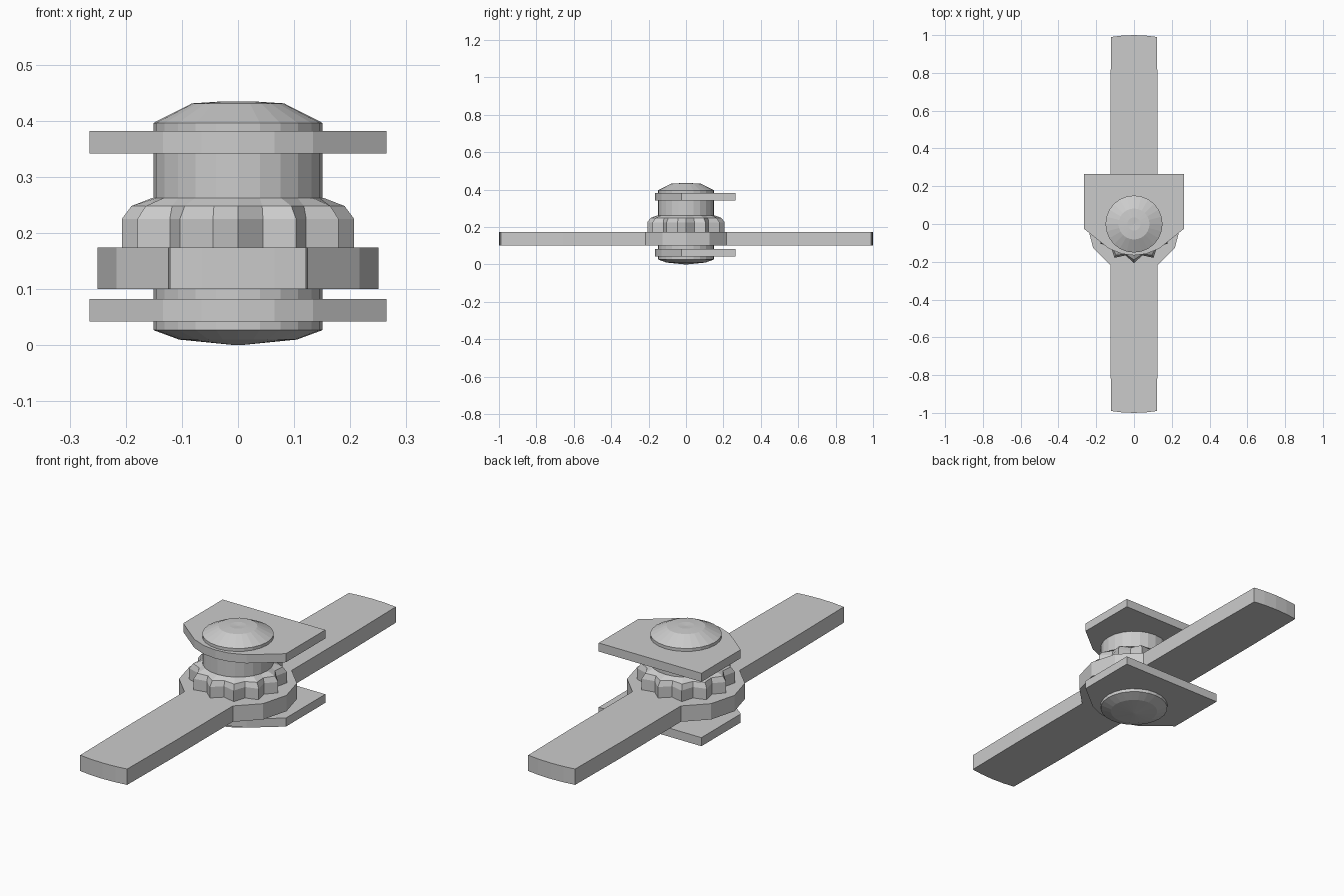
import bpy, bmesh
from math import sin, cos, pi, radians

if "Cube" in bpy.data.objects:
    bpy.data.objects.remove(bpy.data.objects["Cube"])


def finish(bm, name):
    bmesh.ops.remove_doubles(bm, verts=bm.verts, dist=1e-5)
    bmesh.ops.recalc_face_normals(bm, faces=bm.faces)
    me = bpy.data.meshes.new(name)
    bm.to_mesh(me)
    bm.free()
    ob = bpy.data.objects.new(name, me)
    bpy.context.collection.objects.link(ob)
    return ob


def loft(name, rings):
    """Join equal-length rings of points and cap both ends."""
    bm = bmesh.new()
    vs = [[bm.verts.new(p) for p in r] for r in rings]
    n = len(vs[0])
    for a, b in zip(vs, vs[1:]):
        for i in range(n):
            j = (i + 1) % n
            bm.faces.new((a[i], a[j], b[j], b[i]))
    bm.faces.new(vs[0][::-1])
    bm.faces.new(vs[-1])
    return finish(bm, name)


def prism(name, outline, z0, z1):
    return loft(name, [[(x, y, z) for x, y in outline] for z in (z0, z1)])


def circle(r_even, r_odd, z, n):
    return [((r_odd if i % 2 else r_even) * cos(2 * pi * i / n),
             (r_odd if i % 2 else r_even) * sin(2 * pi * i / n), z) for i in range(n)]


# central pin with domed ends
pin = [(0.004, 0), (0.105, 0.01), (0.151, 0.027), (0.151, 0.396),
       (0.082, 0.431), (0.035, 0.434), (0.004, 0.432)]
loft("pin", [circle(r, r, z, 24) for r, z in pin])

# upper and lower mounting plates, square behind and rounded in front
half = [(0.265, 0.265), (0.265, -0.025), (0.134, -0.13), (0.065, -0.158)]
plate = half + [(0, -0.166)] + [(-x, y) for x, y in reversed(half)]
prism("lower_plate", plate, 0.042, 0.082)
prism("upper_plate", plate, 0.342, 0.382)

# two-ended bar with a twelve-sided hub
quarter = [(0.25 * cos(radians(a)), 0.25 * sin(radians(a))) for a in (0, 30, 60)]
quarter += [(0.125, 0.66), (0.121, 0.99), (0.065, 0.997)]
right_top = quarter + [(0, 1.0)]
left_top = [(-x, y) for x, y in reversed(quarter)]
top = right_top + left_top
bar = top + [(x, -y) for x, y in reversed(top[1:-1])]
prism("bar", bar, 0.10, 0.174)

# toothed collar: twelve teeth tapering onto the pin
collar = [(0.207, 0.172, 0.17), (0.207, 0.172, 0.225),
          (0.19, 0.166, 0.248), (0.154, 0.151, 0.262)]
loft("toothed_collar", [circle(tip, gap, z, 24) for tip, gap, z in collar])
